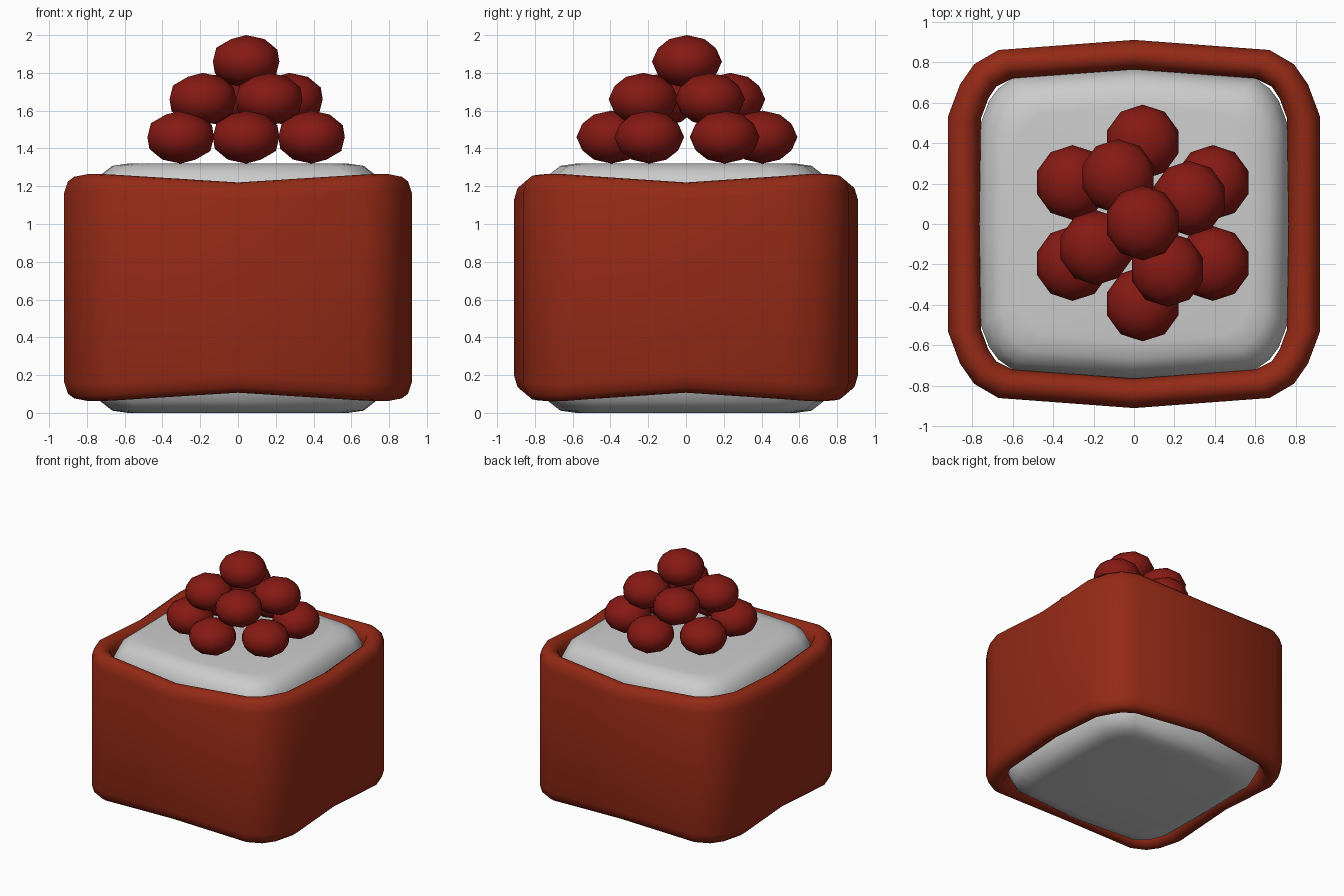
import bpy, bmesh
from math import sin, cos, radians

if "Cube" in bpy.data.objects:
    bpy.data.objects.remove(bpy.data.objects["Cube"])


def material(name, rgb):
    m = bpy.data.materials.new(name)
    m.diffuse_color = (*rgb, 1)
    m.use_nodes = True
    m.node_tree.nodes["Principled BSDF"].inputs["Base Color"].default_value = m.diffuse_color
    return m


def finish(bm, name, mat=None):
    bmesh.ops.recalc_face_normals(bm, faces=bm.faces[:])
    for f in bm.faces:
        f.smooth = True
    me = bpy.data.meshes.new(name)
    bm.to_mesh(me)
    bm.free()
    ob = bpy.data.objects.new(name, me)
    bpy.context.collection.objects.link(ob)
    if mat:
        me.materials.append(mat)
    return ob


def full_outline(quarter):
    """Mirror a quarter outline, running from +y to +x, into a closed loop."""
    q = quarter
    right = q + [(x, -y, *r) for x, y, *r in reversed(q[:-1])]
    return right + [(-x, y, *r) for x, y, *r in reversed(right[1:-1])]


def bridge(bm, a, b):
    n = len(a)
    for i in range(n):
        j = (i + 1) % n
        bm.faces.new((a[i], a[j], b[j], b[i]))


nori = material("wrap_red", (0.30, 0.023, 0.008))
red = material("roe_red", (0.24, 0.010, 0.007))

# Wrap: a rounded band lofted around the outline; the rim dips mid-side
outer = full_outline([(0, .91, .045), (.67, .86, .005), (.79, .79, 0),
                      (.86, .69, 0), (.92, .53, .01), (.92, 0, .045)])
inner = full_outline([(0, .76), (.60, .72), (.68, .68),
                      (.72, .62), (.757, .52), (.76, 0)])
rim = [(0, .09), (.12, .03), (.32, .005), (.5, 0), (.68, .005), (.88, .03), (1, .09)]
bm = bmesh.new()
sections = []
for (ox, oy, dip), (ix, iy) in zip(outer, inner):
    top = [(t, 1.265 - dip - d) for t, d in rim]
    bottom = [(t, .062 + dip + d) for t, d in reversed(rim)]
    sections.append([bm.verts.new((ix + (ox - ix) * t, iy + (oy - iy) * t, z))
                     for t, z in top + bottom])
for i, s in enumerate(sections):
    bridge(bm, s, sections[(i + 1) % len(sections)])
finish(bm, "seaweed_wrap", nori)

# Rice: the inner outline stacked in layers with softened top and bottom
rice_outline = full_outline([(0, .765), (.60, .72), (.67, .67),
                             (.715, .61), (.757, .50), (.765, 0)])
half = [(.76, 0), (.87, .012), (.95, .06), (1, .15)]
layers = half + [(s, 1.32 - z) for s, z in reversed(half)]
bm = bmesh.new()
rings = [[bm.verts.new((x * s, y * s, z)) for x, y in rice_outline] for s, z in layers]
for a, b in zip(rings, rings[1:]):
    bridge(bm, a, b)
bm.faces.new(rings[0])
bm.faces.new(rings[-1])
finish(bm, "rice_block")

# Roe: pyramid of squashed balls, six, four and one
tiers = [(6, .40, 30, 1.46), (4, .26, 28, 1.66), (1, 0, 0, 1.86)]
for tier, (count, radius, start, z) in enumerate(tiers):
    for k in range(count):
        a = radians(start + 360 * k / count)
        bm = bmesh.new()
        bmesh.ops.create_icosphere(bm, subdivisions=2, radius=.185)
        bmesh.ops.scale(bm, vec=(1, 1, .757), verts=bm.verts[:])
        ob = finish(bm, f"roe_{tier + 1}_{k + 1}", red)
        ob.location = (.043 + radius * cos(a), .005 + radius * sin(a), z)
